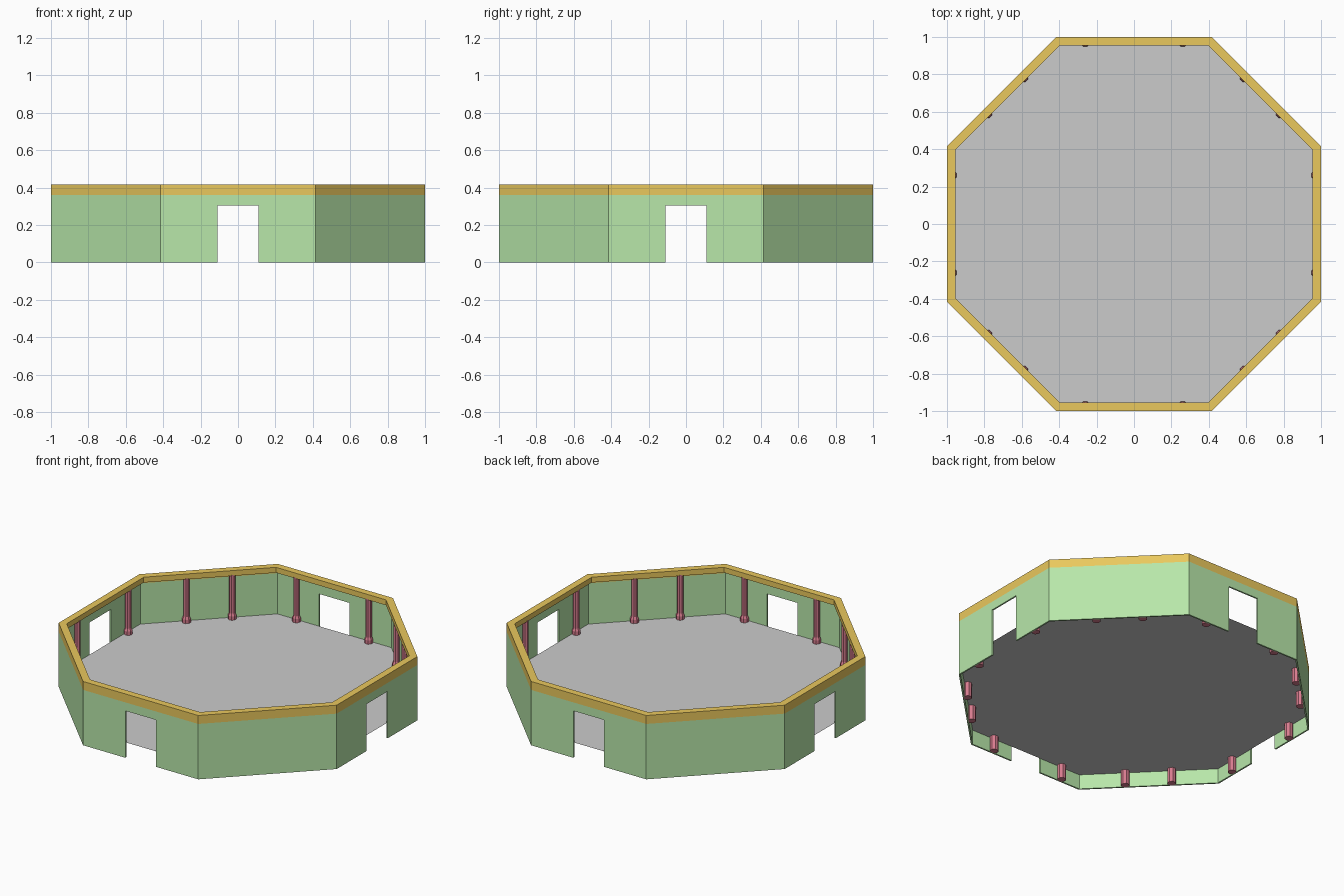
import bpy, bmesh
from math import tan, cos, sin, pi
from mathutils import Matrix, Vector

if "Cube" in bpy.data.objects:
    bpy.data.objects.remove(bpy.data.objects["Cube"])

K = tan(pi / 8)            # half side length of an octagon with apothem 1
T = 0.01                   # wall thickness
WALL_TOP, TOP, FLOOR = 0.36, 0.415, 0.095


def material(name, rgb):
    m = bpy.data.materials.new(name)
    m.diffuse_color = (*rgb, 1)
    m.use_nodes = True
    m.node_tree.nodes["Principled BSDF"].inputs["Base Color"].default_value = m.diffuse_color
    return m


def finish(name, bm, mat=None):
    bmesh.ops.remove_doubles(bm, verts=bm.verts, dist=1e-5)
    bmesh.ops.recalc_face_normals(bm, faces=bm.faces)
    me = bpy.data.meshes.new(name)
    bm.to_mesh(me)
    bm.free()
    ob = bpy.data.objects.new(name, me)
    bpy.context.collection.objects.link(ob)
    if mat:
        me.materials.append(mat)
    return ob


def side(i):
    """Rotation taking the front wall (facing -y) to wall i."""
    return Matrix.Rotation(i * pi / 4, 4, 'Z')


def lathe(name, profile, n, mat, phase=0.0, closed=False, caps=False):
    """Revolve (radius, z) points into n flat sides."""
    bm = bmesh.new()
    rings = [[bm.verts.new((r * cos(phase + 2 * pi * k / n), r * sin(phase + 2 * pi * k / n), z))
              for k in range(n)] for r, z in profile]
    pairs = list(zip(rings, rings[1:])) + ([(rings[-1], rings[0])] if closed else [])
    for a, b in pairs:
        for k in range(n):
            j = (k + 1) % n
            bm.faces.new((a[k], a[j], b[j], b[k]))
    if caps:
        bm.faces.new(rings[0])
        bm.faces.new(rings[-1])
    return finish(name, bm, mat)


green = material("wall_green", (0.48, 0.80, 0.40))
gold = material("trim_gold", (0.82, 0.58, 0.11))
red = material("column_red", (0.68, 0.20, 0.27))

# Walls: thin panels, every second one with a doorway
bm = bmesh.new()
plain = [(-K, 0), (K, 0), (K, WALL_TOP), (-K, WALL_TOP)]
door = [(-K, 0), (-0.11, 0), (-0.11, 0.305), (0.11, 0.305), (0.11, 0),
        (K, 0), (K, WALL_TOP), (-K, WALL_TOP)]
for i in range(8):
    outline = plain if i % 2 else door
    R = side(i)
    outer = [bm.verts.new(R @ Vector((u, -1, z))) for u, z in outline]
    inner = [bm.verts.new(R @ Vector((u * (1 - T) if abs(u) == K else u, -1 + T, z)))
             for u, z in outline]
    bm.faces.new(outer)
    bm.faces.new(inner[::-1])
    for k in range(len(outline) - 3):       # bottom edge and door reveal
        bm.faces.new((outer[k], inner[k], inner[k + 1], outer[k + 1]))
finish("walls", bm, green)

# Top trim: flush outside, overhanging inside
C = 1 / cos(pi / 8)
lathe("top_trim", [(r * C, z) for r, z in
                   [(1, WALL_TOP), (1, TOP), (0.955, TOP), (0.955, 0.38), (1 - T, 0.38), (1 - T, WALL_TOP)]],
      8, gold, phase=pi / 8)

# Floor: a single raised sheet
bm = bmesh.new()
bm.faces.new([bm.verts.new(((1 - T) * C * cos(pi / 8 + k * pi / 4),
                            (1 - T) * C * sin(pi / 8 + k * pi / 4), FLOOR)) for k in range(8)])
finish("floor", bm)

# Columns: two per wall, flanking the doors or at the thirds of plain walls
column = lathe("column", [(0.026, 0), (0.026, 0.12), (0.019, 0.135), (0.019, 0.385)],
               8, red, phase=pi / 8, caps=True)
first = True
for i in range(8):
    for s in (-1, 1):
        ob = column if first else column.copy()
        if not first:
            bpy.context.collection.objects.link(ob)
        first = False
        u = s * (0.137 if i % 2 else 0.26)
        ob.matrix_world = side(i) @ Matrix.Translation((u, -0.972, 0))
